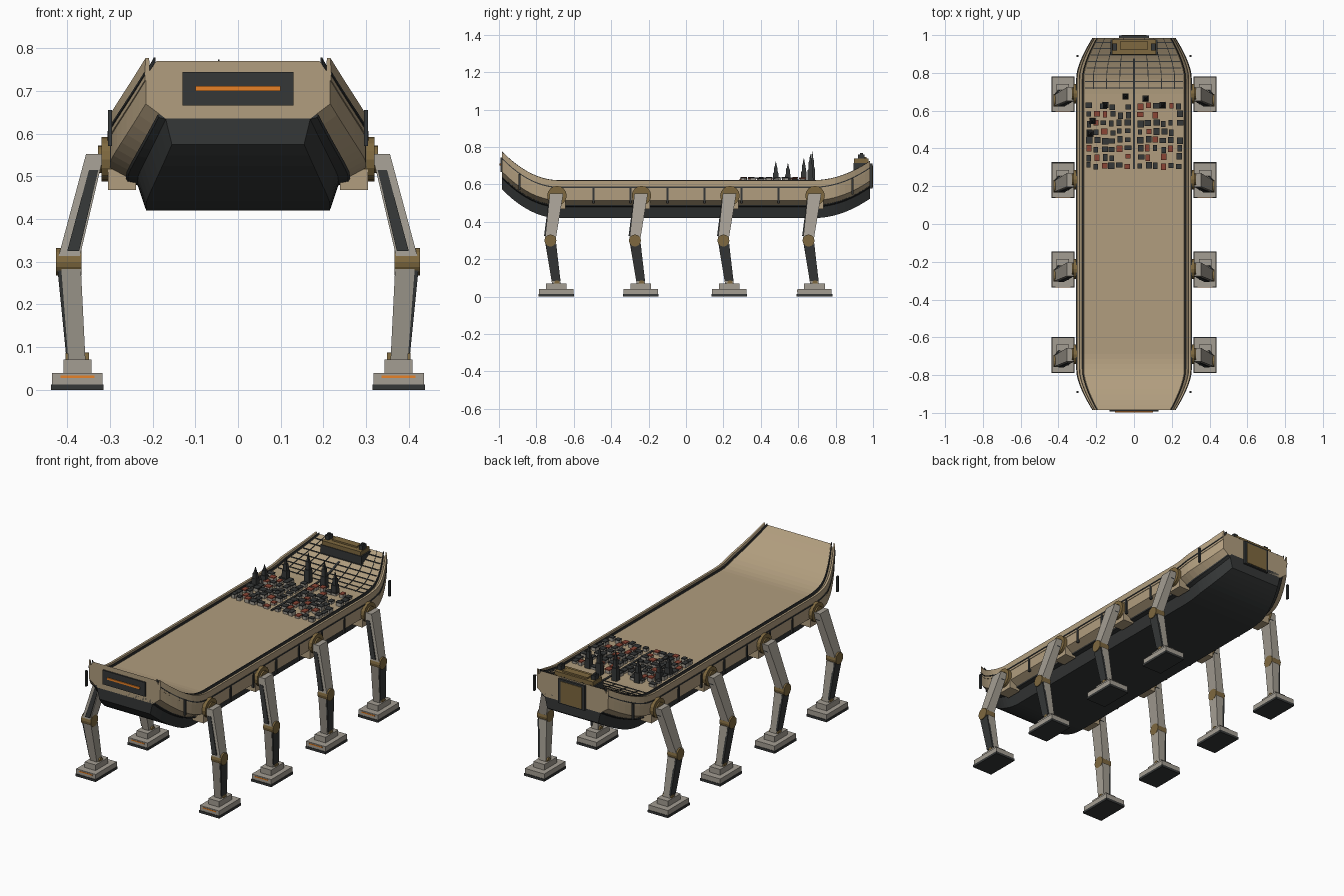
import bpy, bmesh, math, random
from mathutils import Matrix, Vector

if "Cube" in bpy.data.objects:
    bpy.data.objects.remove(bpy.data.objects["Cube"])

random.seed(4)


def material(name, rgb):
    m = bpy.data.materials.new(name)
    m.diffuse_color = (*rgb, 1)
    m.use_nodes = True
    m.node_tree.nodes["Principled BSDF"].inputs["Base Color"].default_value = m.diffuse_color
    return m


TAN = material("sand_plate", (0.44, 0.34, 0.21))
DARK = material("dark_metal", (0.035, 0.038, 0.038))
GOLD = material("bronze", (0.21, 0.14, 0.05))
GREY = material("pale_metal", (0.37, 0.34, 0.29))
ORANGE = material("orange_light", (0.8, 0.22, 0.02))
RED = material("red_roof", (0.26, 0.06, 0.035))


def finish(bm, name, mat):
    bmesh.ops.recalc_face_normals(bm, faces=bm.faces)
    me = bpy.data.meshes.new(name)
    bm.to_mesh(me)
    bm.free()
    ob = bpy.data.objects.new(name, me)
    me.materials.append(mat)
    bpy.context.collection.objects.link(ob)
    return ob


def skin(bm, rings):
    # join successive closed rings and cap both ends
    rs = [[bm.verts.new(p) for p in r] for r in rings]
    n = len(rs[0])
    for a, b in zip(rs, rs[1:]):
        for i in range(n):
            j = (i + 1) % n
            bm.faces.new((a[i], a[j], b[j], b[i]))
    bm.faces.new(rs[0])
    bm.faces.new(rs[-1])


def rect(c, w, d):
    x, y, z = c
    return [(x + i * w / 2, y + j * d / 2, z) for i, j in ((-1, -1), (1, -1), (1, 1), (-1, 1))]


def boxes(name, items, mat):
    bm = bmesh.new()
    for (x, y, z), (w, d, h) in items:
        skin(bm, [rect((x, y, z - h / 2), w, d), rect((x, y, z + h / 2), w, d)])
    return finish(bm, name, mat)


def beam(name, p, q, a, b, mat):
    # tapered strut with level ends
    bm = bmesh.new()
    skin(bm, [rect(p, *a), rect(q, *b)])
    return finish(bm, name, mat)


def disc(name, c, r, depth, mat, sides=16):
    bm = bmesh.new()
    bmesh.ops.create_cone(bm, cap_ends=True, segments=sides, radius1=r, radius2=r, depth=depth,
                          matrix=Matrix.Translation(c) @ Matrix.Rotation(math.pi / 2, 4, 'Y'))
    return finish(bm, name, mat)


# Hull sheer and plan taper
def lift(y):
    t = max(0, (abs(y) - 0.68) / 0.305)
    return (0.155 if y < 0 else 0.105) * t * t


def taper(y):
    return 1 - 0.28 * max(0, (abs(y) - 0.78) / 0.205) ** 1.5


END = 0.985
CURVE = [0.66 + (END - 0.66) * i / 12 for i in range(13)]
STATIONS = [-y for y in reversed(CURVE)] + CURVE


def sweep(name, profiles, mat, ys=STATIONS):
    bm = bmesh.new()
    for prof in profiles:
        skin(bm, [[(x * taper(y), y, z + lift(y)) for x, z in prof] for y in ys])
    return finish(bm, name, mat)


def both(prof):
    return [prof, [(-x, z) for x, z in prof]]


def whole(half):
    return [half + [(-x, z) for x, z in reversed(half)]]


# Hull, keel and gunwales
sweep("upper_hull", whole([(0.265, 0.615), (0.300, 0.58), (0.300, 0.515), (0.235, 0.48)]), TAN)
sweep("keel", whole([(0.225, 0.50), (0.237, 0.485), (0.215, 0.42)]), DARK)
sweep("bulwark", both([(0.286, 0.57), (0.303, 0.57), (0.301, 0.622), (0.289, 0.622)]), TAN)
sweep("deck_rail", both([(0.268, 0.608), (0.274, 0.608), (0.274, 0.623), (0.268, 0.623)]), DARK)
sweep("side_trim", both([(0.298, 0.582), (0.306, 0.582), (0.306, 0.588), (0.298, 0.588)]), DARK)
sweep("lower_trim", both([(0.23, 0.492), (0.262, 0.489), (0.258, 0.483), (0.23, 0.478)]), DARK)

# Upright ribs along both flanks
ribs = [-0.89 + 1.78 / 9 * i for i in range(10)]
boxes("side_ribs", [((s * 0.3, y, 0.54 + lift(y)), (0.010, 0.012, 0.085))
                    for y in ribs for s in (1, -1)], DARK)

# Bow plate with light slit
boxes("bow_plate", [((0, -0.987, 0.705), (0.26, 0.012, 0.078))], DARK)
boxes("bow_light", [((0, -0.993, 0.706), (0.2, 0.008, 0.011))], ORANGE)

# Stern gate
boxes("stern_gate_frame", [((0, 0.989, 0.645), (0.16, 0.016, 0.135))], DARK)
boxes("stern_gate", [((0, 0.994, 0.643), (0.13, 0.012, 0.118))], GOLD)

# Streets on the rear deck
avenue = [0.29, 0.66] + CURVE[1:9]
sweep("avenue", [[(-0.006, 0.61), (0.006, 0.61), (0.006, 0.619), (-0.006, 0.619)]], DARK, avenue)
lanes = [[(x - 0.002, 0.61), (x + 0.002, 0.61), (x + 0.002, 0.618), (x - 0.002, 0.618)]
         for x in (-0.215, -0.145, -0.075, 0.075, 0.145, 0.215)]
sweep("long_streets", lanes, DARK, CURVE[2:])
boxes("cross_streets", [((0, y, 0.614 + lift(y)), (0.52 * taper(y), 0.005, 0.008))
                        for y in (0.72, 0.755, 0.79, 0.825, 0.86, 0.895, 0.93, 0.96)], DARK)

# Citadel on the stern
boxes("citadel_base", [((0, 0.937, 0.69), (0.25, 0.085, 0.05))], DARK)
boxes("citadel_hall", [((0, 0.937, 0.705), (0.235, 0.078, 0.065)),
                       ((0, 0.945, 0.74), (0.15, 0.04, 0.012))], GOLD)
boxes("citadel_turrets", [((s * 0.103, 0.937, 0.738), (0.024, 0.035, 0.045)) for s in (1, -1)]
      + [((s * 0.103, 0.937, 0.762), (0.012, 0.016, 0.012)) for s in (1, -1)], DARK)

# City blocks with flat roofs
walls, roofs, red_roofs = [], [], []
for row in range(8):
    for col in range(6):
        for s in (1, -1):
            if random.random() < 0.1:
                continue
            x = s * (0.034 + col * 0.041 + random.uniform(-0.005, 0.005))
            y = 0.308 + row * 0.045 + random.uniform(-0.006, 0.006)
            w, d, h = random.uniform(0.022, 0.036), random.uniform(0.024, 0.036), random.uniform(0.010, 0.02)
            walls.append(((x, y, 0.615 + h / 2), (w * 0.88, d * 0.88, h)))
            (red_roofs if random.random() < 0.27 else roofs).append(((x, y, 0.617 + h), (w, d, 0.005)))
boxes("house_walls", walls, GREY)
boxes("house_roofs", roofs, DARK)
boxes("house_red_roofs", red_roofs, RED)

# Stepped spires
bm = bmesh.new()
for x, y, top in ((-0.045, 0.675, 0.775), (0.06, 0.665, 0.762), (0.15, 0.63, 0.74),
                  (-0.15, 0.63, 0.74), (-0.22, 0.545, 0.712), (-0.23, 0.48, 0.722)):
    h = top - 0.612
    for lo, hi, w0, w1 in ((0, 0.45, 0.032, 0.028), (0.45, 0.72, 0.022, 0.019), (0.72, 1, 0.014, 0.002)):
        skin(bm, [rect((x, y, 0.612 + h * lo), w0, w0), rect((x, y, 0.612 + h * hi), w1, w1)])
finish(bm, "spires", DARK)

# Eight legs
for s, side in ((1, "right"), (-1, "left")):
    for n, y in enumerate((-0.69, -0.238, 0.235, 0.69), 1):
        tag = f"_{side}_{n}"
        k = y - 0.035

        def at(x, yy, z):
            return Vector((s * x, yy, z))

        # hip
        boxes("hip_housing" + tag, [(at(0.272, y, 0.502), (0.066, 0.09, 0.068))], TAN)
        disc("hip_joint" + tag, at(0.303, y, 0.54), 0.052, 0.034, GOLD)
        disc("hip_cap" + tag, at(0.318, y, 0.54), 0.032, 0.02, GOLD)
        # thigh with dark inset
        beam("thigh" + tag, at(0.335, y - 0.002, 0.552), at(0.396, k, 0.31), (0.042, 0.072), (0.05, 0.058), GREY)
        beam("thigh_inset" + tag, at(0.338, y - 0.008, 0.515), at(0.386, k - 0.003, 0.325),
             (0.022, 0.072), (0.028, 0.062), DARK)
        # knee
        disc("knee" + tag, at(0.396, k, 0.30), 0.032, 0.06, GOLD)
        # shin with dark outer plate
        beam("shin" + tag, at(0.391, k + 0.002, 0.285), at(0.377, y - 0.003, 0.065), (0.046, 0.058), (0.04, 0.045), GREY)
        beam("shin_plate" + tag, at(0.416, k + 0.003, 0.28), at(0.398, y - 0.004, 0.085),
             (0.013, 0.056), (0.01, 0.046), DARK)
        # ankle and foot
        disc("ankle" + tag, at(0.377, y, 0.072), 0.015, 0.055, GOLD, 12)
        boxes("foot" + tag, [(at(0.376, y - 0.003, 0.055), (0.066, 0.11, 0.032)),
                             (at(0.376, y - 0.003, 0.026), (0.118, 0.184, 0.028))], GREY)
        boxes("sole" + tag, [(at(0.376, y - 0.003, 0.0065), (0.123, 0.19, 0.013))], DARK)
        boxes("foot_light" + tag, [(at(0.376, y - 0.095, 0.031), (0.08, 0.004, 0.006))], ORANGE)
